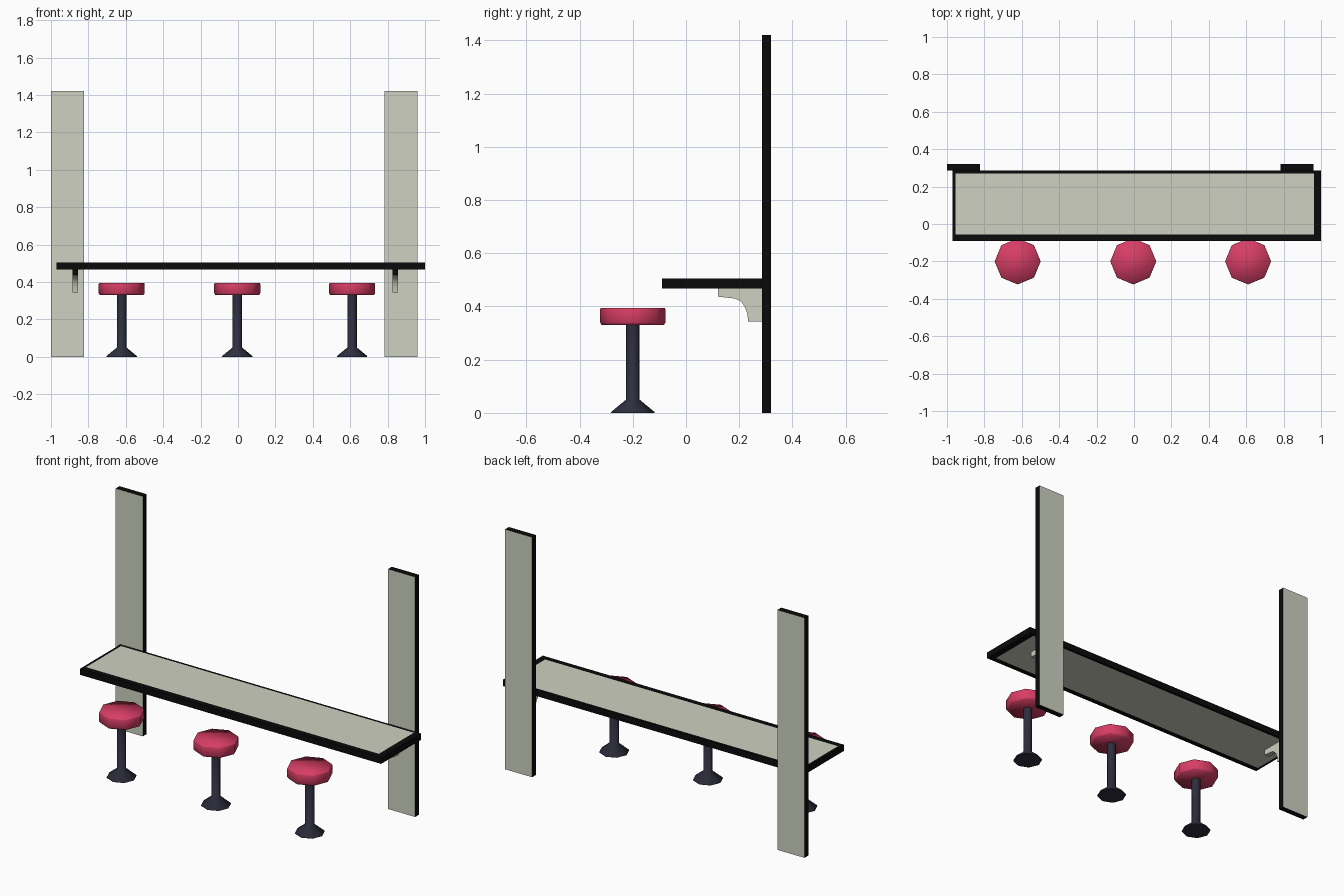
import bpy, bmesh, math

if "Cube" in bpy.data.objects:
    bpy.data.objects.remove(bpy.data.objects["Cube"])


def material(name, rgb):
    m = bpy.data.materials.new(name)
    m.diffuse_color = (*rgb, 1)
    m.use_nodes = True
    m.node_tree.nodes["Principled BSDF"].inputs["Base Color"].default_value = m.diffuse_color
    return m


CREAM = material("pale stone", (0.61, 0.64, 0.53))
BLACK = material("black trim", (0.003, 0.003, 0.003))
PINK = material("rose vinyl", (0.68, 0.047, 0.13))
STEEL = material("dark steel", (0.027, 0.027, 0.047))


def finish(bm, name, mats, smooth=None):
    bmesh.ops.recalc_face_normals(bm, faces=bm.faces)
    me = bpy.data.meshes.new(name)
    bm.to_mesh(me)
    bm.free()
    for m in mats:
        me.materials.append(m)
    ob = bpy.data.objects.new(name, me)
    bpy.context.collection.objects.link(ob)
    if smooth:
        bpy.ops.object.select_all(action='DESELECT')
        ob.select_set(True)
        bpy.context.view_layer.objects.active = ob
        bpy.ops.object.shade_smooth_by_angle(angle=math.radians(smooth))
    return ob


def box(x0, x1, y0, y1, z0, z1):
    bm = bmesh.new()
    bmesh.ops.create_cube(bm, size=1)
    for v in bm.verts:
        v.co.x = x1 if v.co.x > 0 else x0
        v.co.y = y1 if v.co.y > 0 else y0
        v.co.z = z1 if v.co.z > 0 else z0
    bm.normal_update()
    return bm


def lathe(name, x, y, profile, mat, smooth):
    # eight-sided turned shape with corners on the axes
    bm = bmesh.new()
    rings = [[bm.verts.new((x + r * math.cos(i * math.pi / 4),
                            y + r * math.sin(i * math.pi / 4), z))
              for i in range(8)] for r, z in profile]
    for a, b in zip(rings, rings[1:]):
        for i in range(8):
            j = (i + 1) % 8
            bm.faces.new((a[i], a[j], b[j], b[i]))
    bm.faces.new(rings[0])
    bm.faces.new(rings[-1])
    return finish(bm, name, [mat], smooth)


# wall posts: pale front and back, black edges
for side, x0, x1 in (("left", -1.0, -0.823), ("right", 0.783, 0.96)):
    bm = box(x0, x1, 0.285, 0.32, 0, 1.42)
    for f in bm.faces:
        f.material_index = 0 if abs(f.normal.y) > 0.5 else 1
    finish(bm, side + "_post", [CREAM, BLACK])

# counter: black slab with pale panels inset above and below
bm = box(-0.97, 1.0, -0.09, 0.285, 0.468, 0.505)
for f in [f for f in bm.faces if abs(f.normal.z) > 0.5]:
    bmesh.ops.inset_individual(bm, faces=[f], thickness=0.02)
    f.material_index = 1
    for v in f.verts:
        v.co.x = 0.962 if v.co.x > 0 else -0.955
        v.co.y = 0.27 if v.co.y > 0.1 else -0.057
finish(bm, "counter", [BLACK, CREAM])

# curved brackets under the counter
outline = [(0.285, 0.468), (0.12, 0.468), (0.12, 0.437), (0.184, 0.43),
           (0.205, 0.42), (0.219, 0.402), (0.23, 0.375), (0.234, 0.343),
           (0.285, 0.343)]
for side, xc in (("left", -0.87), ("right", 0.84)):
    bm = bmesh.new()
    face = bm.faces.new([bm.verts.new((xc - 0.015, y, z)) for y, z in outline])
    ext = bmesh.ops.extrude_face_region(bm, geom=[face])["geom"]
    for v in ext:
        if isinstance(v, bmesh.types.BMVert):
            v.co.x += 0.03
    bmesh.ops.recalc_face_normals(bm, faces=bm.faces)
    for f in bm.faces:  # black on the front tip and the bottom end
        c = f.calc_center_median()
        tip = c.y < 0.13 or (c.z < 0.35 and f.normal.z < -0.9)
        f.material_index = 1 if tip else 0
    finish(bm, side + "_bracket", [CREAM, BLACK], 40)

# three stools
for n, x in (("left", -0.622), ("middle", -0.004), ("right", 0.61)):
    lathe(n + "_stool_stand", x, -0.2,
          [(0.081, 0), (0.081, 0.004), (0.025, 0.05), (0.025, 0.335)], STEEL, 50)
    lathe(n + "_stool_seat", x, -0.2,
          [(0.117, 0.33), (0.123, 0.34), (0.123, 0.388), (0.12, 0.395)], PINK, 80)
